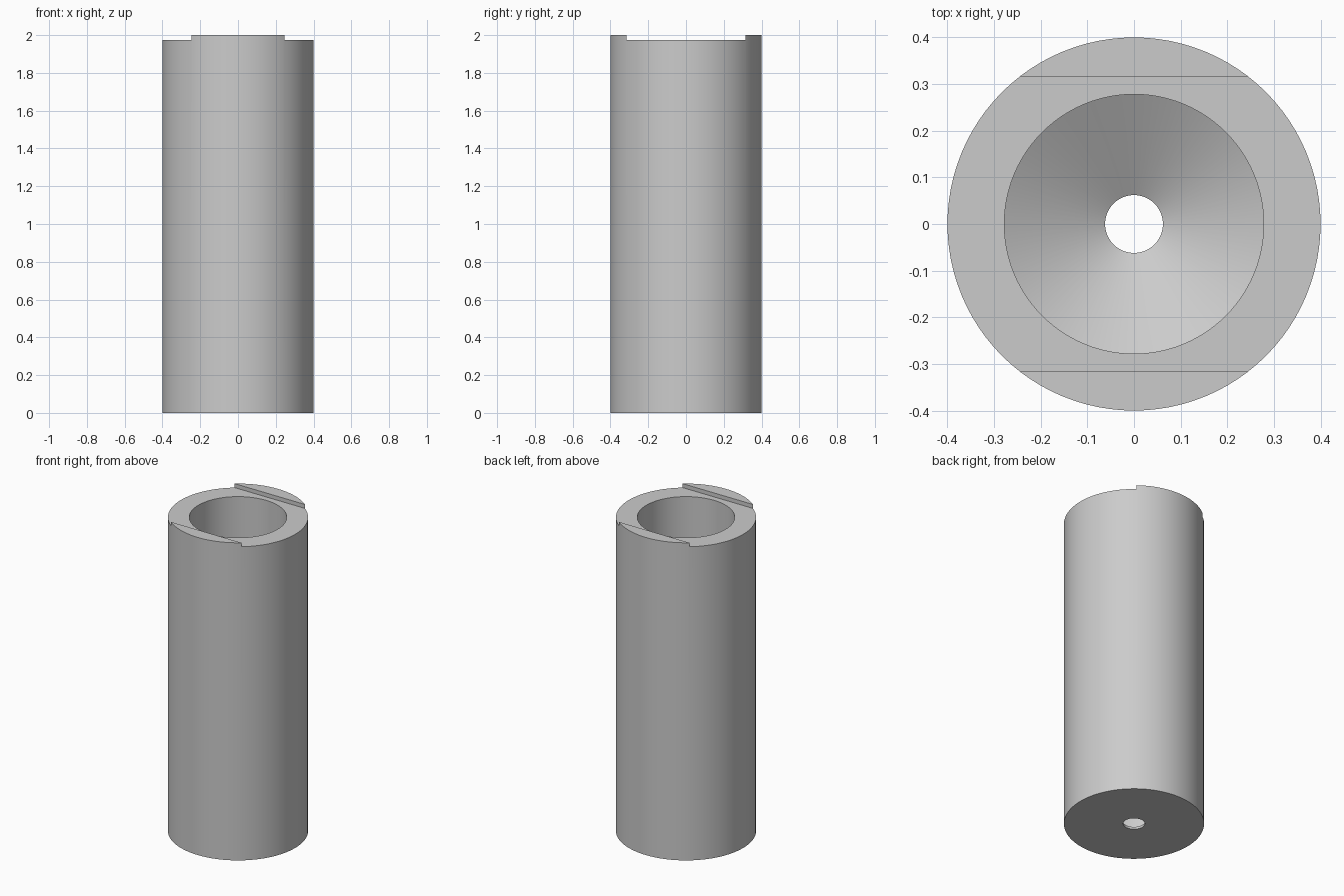
import bpy
import bmesh
import math

default = bpy.data.objects.get("Cube")
if default:
    bpy.data.objects.remove(default, do_unlink=True)

SEGMENTS = 96
OUTER, BORE, HOLE = 0.4, 0.278, 0.062
HEIGHT, SLOT_FLOOR, SLOT_HALF = 2.0, 1.975, 0.316
RIM = 0.015                                   # thickness around the small hole
CONE_TOP = RIM + (BORE - HOLE) * math.tan(math.radians(30))

# Plain grey metal
grey = bpy.data.materials.new("grey metal")
grey.use_nodes = True
colour = (0.6, 0.6, 0.6, 1)
grey.diffuse_color = colour
grey.node_tree.nodes["Principled BSDF"].inputs["Base Color"].default_value = colour


def make_object(name, bm):
    bmesh.ops.recalc_face_normals(bm, faces=bm.faces)
    mesh = bpy.data.meshes.new(name)
    bm.to_mesh(mesh)
    bm.free()
    mesh.materials.append(grey)
    obj = bpy.data.objects.new(name, mesh)
    bpy.context.collection.objects.link(obj)
    return obj


def lathe(name, profile):
    """Turn a closed (radius, height) profile around the z axis."""
    bm = bmesh.new()
    verts = [bm.verts.new((r, 0, z)) for r, z in profile]
    edges = [bm.edges.new((verts[i - 1], verts[i])) for i in range(len(verts))]
    bmesh.ops.spin(bm, geom=verts + edges, cent=(0, 0, 0), axis=(0, 0, 1),
                   angle=math.tau, steps=SEGMENTS, use_merge=True)
    bmesh.ops.remove_doubles(bm, verts=bm.verts, dist=1e-5)
    return make_object(name, bm)


# Tube with a wide bore, a conical floor and a small through hole
body = lathe("tube_body", [
    (HOLE, 0), (OUTER, 0), (OUTER, HEIGHT),
    (BORE, HEIGHT), (BORE, CONE_TOP), (HOLE, RIM)])

# Shallow slot across the top, leaving a raised lip at front and back
bm = bmesh.new()
bmesh.ops.create_cube(bm, size=1)
bmesh.ops.scale(bm, vec=(2, 2 * SLOT_HALF, 0.2), verts=bm.verts)
bmesh.ops.translate(bm, vec=(0, 0, SLOT_FLOOR + 0.1), verts=bm.verts)
cutter = make_object("slot_cutter", bm)
cutter.hide_render = True

bpy.ops.object.select_all(action='DESELECT')
body.select_set(True)
bpy.context.view_layer.objects.active = body
slot = body.modifiers.new("top slot", 'BOOLEAN')
slot.operation = 'DIFFERENCE'
slot.solver = 'EXACT'
slot.object = cutter
bpy.ops.object.modifier_apply(modifier=slot.name)
bpy.data.objects.remove(cutter, do_unlink=True)

# Smooth round walls with crisp rims
bpy.ops.object.shade_smooth_by_angle(angle=math.radians(25))
